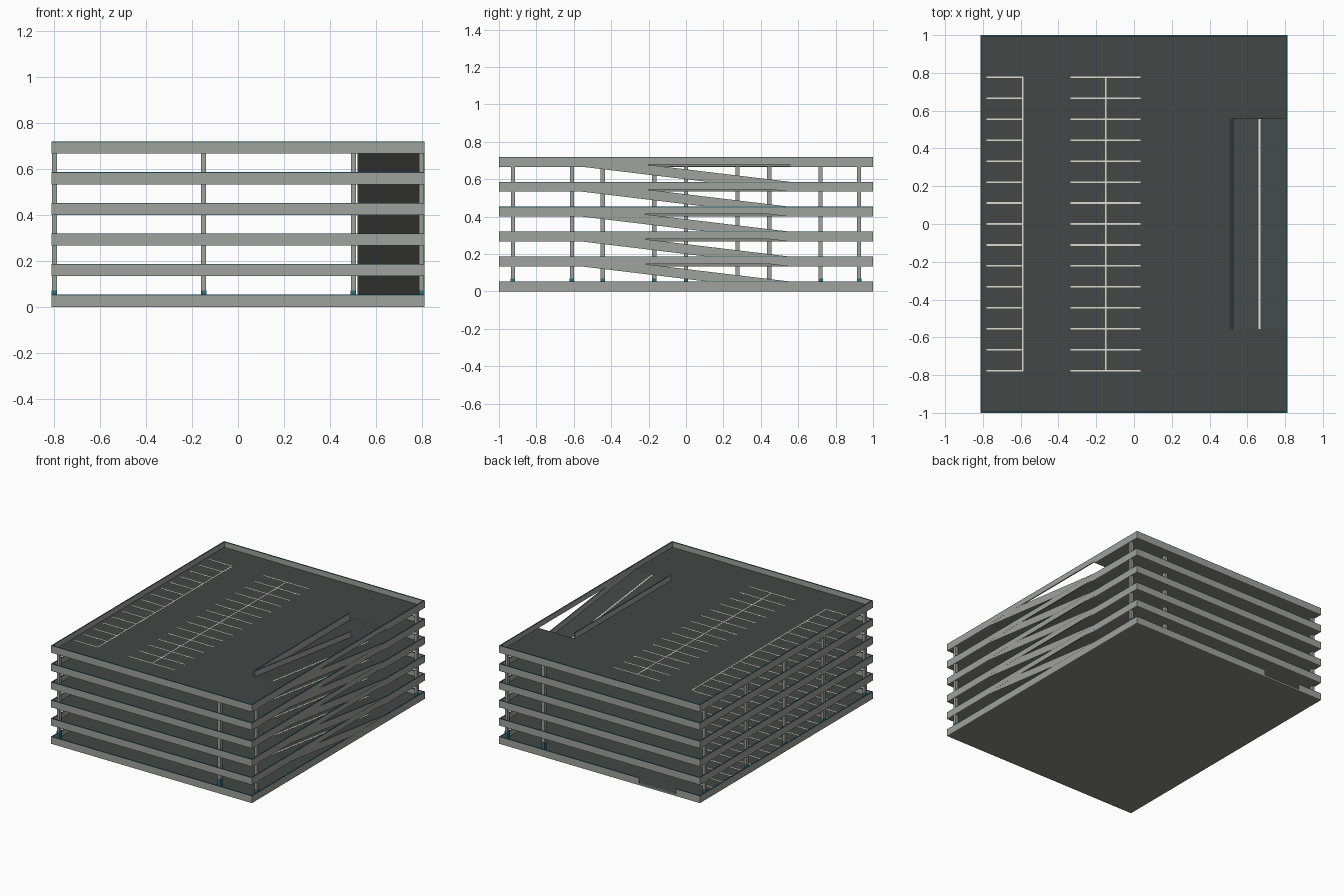
import bpy, bmesh
from mathutils import Vector

if "Cube" in bpy.data.objects:
    bpy.data.objects.remove(bpy.data.objects["Cube"])

W, L = 0.813, 1.0           # half width, half length
STEP = 0.1333               # storey height
BAND, SLAB = 0.053, 0.013   # parapet height, slab thickness
T = 0.008                   # parapet thickness
CAP = 0.003                 # teal coping height
RX, RY = 0.52, 0.555        # ramp inner edge, ramp half length


def mat(name, rgb):
    m = bpy.data.materials.new(name)
    m.diffuse_color = (*rgb, 1)
    m.use_nodes = True
    m.node_tree.nodes["Principled BSDF"].inputs["Base Color"].default_value = m.diffuse_color
    return m


concrete = mat("concrete", (0.35, 0.36, 0.335))
asphalt = mat("dark floor", (0.054, 0.065, 0.063))
under = mat("slab underside", (0.25, 0.25, 0.235))
paint = mat("cream line paint", (0.74, 0.72, 0.62))
teal = mat("teal trim", (0.03, 0.16, 0.195))


def prism(bm, pts, axis, a, b):
    """Extrude a 2D outline along an axis from a to b."""
    def place(p, t):
        c = list(p)
        c.insert(axis, t)
        return Vector(c)
    lo = [bm.verts.new(place(p, a)) for p in pts]
    hi = [bm.verts.new(place(p, b)) for p in pts]
    faces = [bm.faces.new(lo), bm.faces.new(hi)]
    n = len(pts)
    for i in range(n):
        j = (i + 1) % n
        faces.append(bm.faces.new((lo[i], lo[j], hi[j], hi[i])))
    bmesh.ops.recalc_face_normals(bm, faces=faces)


def box(bm, x0, x1, y0, y1, z0, z1):
    prism(bm, [(x0, y0), (x1, y0), (x1, y1), (x0, y1)], 2, z0, z1)


def finish(bm, name, side, top=None):
    """Make the object; upward faces may take a second material."""
    me = bpy.data.meshes.new(name)
    me.materials.append(side)
    if top:
        me.materials.append(top)
        bm.normal_update()
        for f in bm.faces:
            if f.normal.z > 0.7:
                f.material_index = 1
    bm.to_mesh(me)
    bm.free()
    ob = bpy.data.objects.new(name, me)
    bpy.context.collection.objects.link(ob)
    return ob


for k in range(6):
    z = k * STEP
    floor, top = z + SLAB, z + BAND
    rim = top - CAP
    i = L - T

    # floor slab, notched for the ramp above ground level
    bm = bmesh.new()
    xe, ye = W - T, L - T
    outline = [(-xe, -ye), (xe, -ye)]
    if k:
        outline += [(xe, -RY), (RX, -RY), (RX, RY), (xe, RY)]
    outline += [(xe, ye), (-xe, ye)]
    prism(bm, outline, 2, z + 0.0005, floor)
    finish(bm, f"floor_slab_{k}", under, asphalt)

    # perimeter parapet
    bm = bmesh.new()
    box(bm, -W, W, -L, -i, z, rim)
    box(bm, -W, -W + T, -i, i, z, rim)
    side = [(-i, z), (i, z), (i, rim), (-i, rim)]
    if k:   # open below the floor line beside the ramp
        side = [(-i, z), (-RY, z), (-RY, floor), (RY, floor), (RY, z),
                (i, z), (i, rim), (-i, rim)]
    prism(bm, side, 0, W - T, W)
    back = [(-W, z), (W, z), (W, rim), (-W, rim)]
    if k == 0:  # vehicle entrance
        back = [(-W, z), (W, z), (W, rim), (-0.32, rim), (-0.32, floor),
                (-0.62, floor), (-0.62, rim), (-W, rim)]
    prism(bm, back, 1, i, L)
    if k:   # guard rail along the ramp opening
        box(bm, RX - T, RX, -RY, RY, floor, rim)
    finish(bm, f"parapet_{k}", concrete)

    # teal coping on the parapets
    bm = bmesh.new()
    box(bm, -W, W, -L, -i, rim, top)
    box(bm, -W, -W + T, -i, i, rim, top)
    box(bm, W - T, W, -i, i, rim, top)
    for x0, x1 in ([(-W, -0.62), (-0.32, W)] if k == 0 else [(-W, W)]):
        box(bm, x0, x1, i, L, rim, top)
    if k:
        box(bm, RX - T, RX, -RY, RY, rim, top)
    finish(bm, f"coping_{k}", teal)

    # parking lines
    bm = bmesh.new()
    h0, h1, w = floor - 0.001, floor + 0.001, 0.0042
    for n in range(-7, 8):
        y = n * 0.111
        box(bm, -0.78, -0.59, y - w, y + w, h0, h1)
        box(bm, -0.335, 0.035, y - w, y + w, h0, h1)
    for x in (-0.59, -0.15):
        box(bm, x - w, x + w, -0.78, 0.78, h0, h1 + 0.0003)
    finish(bm, f"parking_lines_{k}", paint)

    # ramp down to the level below, with side rails and centre line
    if k:
        def slope(lo, hi):
            return [(-RY, z + lo), (RY, z - STEP + lo),
                    (RY, z - STEP + hi), (-RY, z + hi)]
        bm = bmesh.new()
        prism(bm, slope(0.0005, SLAB), 0, RX, W - T)
        finish(bm, f"ramp_{k}", under, asphalt)
        bm = bmesh.new()
        prism(bm, slope(0, BAND), 0, RX + 0.0003, RX + T)
        prism(bm, slope(0, BAND), 0, W - T - 0.0005, W - 0.0005)
        finish(bm, f"ramp_rails_{k}", concrete, teal)
        bm = bmesh.new()
        prism(bm, slope(SLAB - 0.001, SLAB + 0.001), 0, 0.659, 0.669)
        finish(bm, f"ramp_line_{k}", paint)

# columns with painted feet at ground level
spots = [(x, y) for x in (-0.80, 0.502, 0.80) for y in (-0.925, 0.925)]
spots += [(-0.80, y) for y in (-0.445, 0, 0.445)]
spots += [(-0.15, y) for y in (-0.61, -0.17, 0.275, 0.72)]
cols, feet = bmesh.new(), bmesh.new()
for x, y in spots:
    r = 0.011
    box(cols, x - r, x + r, y - r, y + r, 0.07, 5 * STEP + 0.002)
    r = 0.012
    box(feet, x - r, x + r, y - r, y + r, SLAB, 0.07)
finish(cols, "columns", concrete)
finish(feet, "column_feet", teal)
